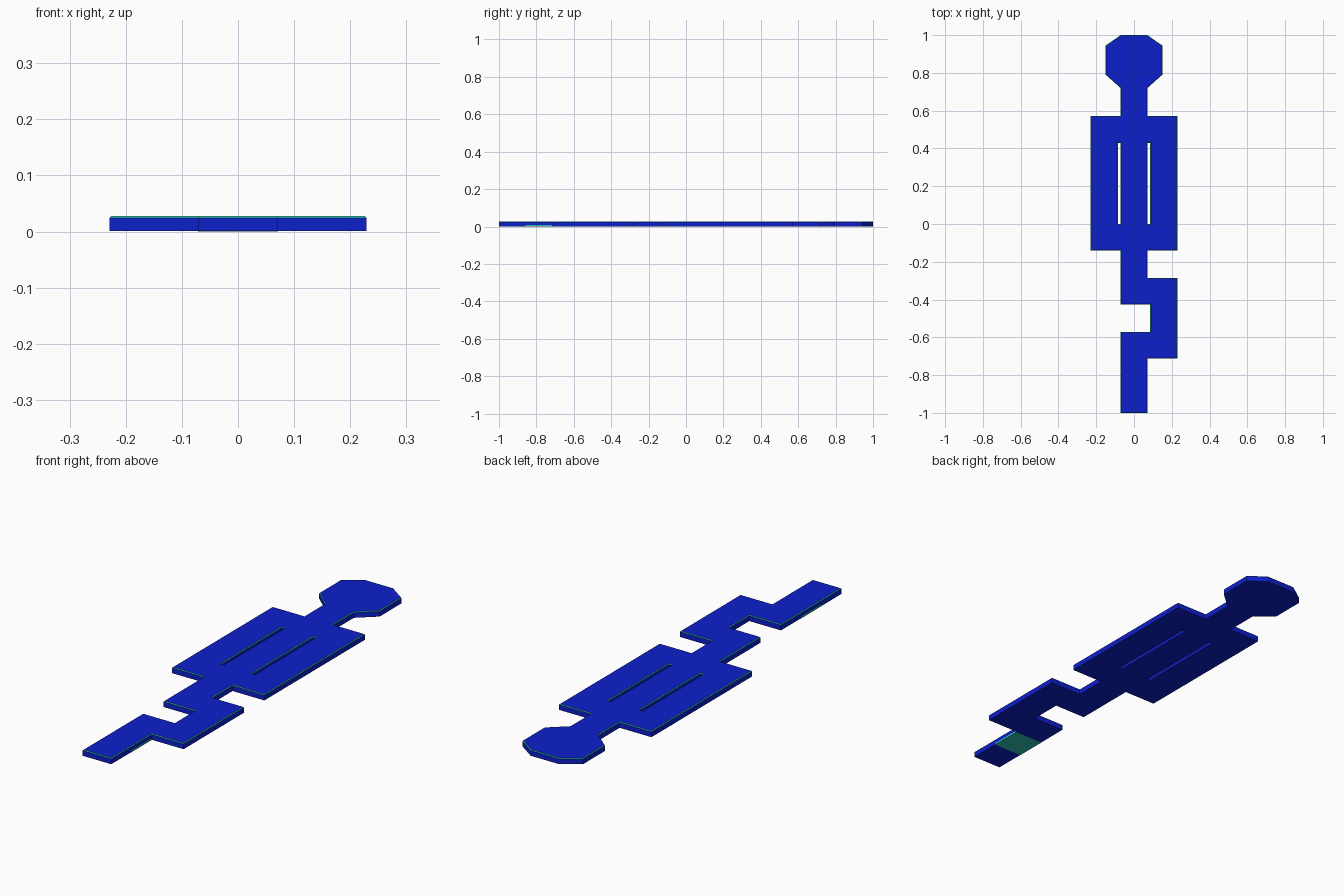
import bpy, bmesh
from mathutils import Vector

if "Cube" in bpy.data.objects:
    bpy.data.objects.remove(bpy.data.objects["Cube"])


def material(name, rgb):
    m = bpy.data.materials.new(name)
    m.diffuse_color = (*rgb, 1)
    m.use_nodes = True
    m.node_tree.nodes["Principled BSDF"].inputs["Base Color"].default_value = m.diffuse_color
    return m


blue = material("deep blue", (0.004, 0.014, 0.60))
teal = material("teal", (0.026, 0.55, 0.48))

S = 0.071    # half width of the stem
W = 0.229    # half width of the wide parts
G = 0.086    # inner edge of the side bars
BASE, RIM, TOP = 0.0006, 0.0245, 0.0275

# Outline: right side from the head down, then left side back up
head = [(S, 1.0), (0.15, 0.945), (0.15, 0.79), (S, 0.72)]
upper = head + [(S, 0.572), (W, 0.572), (W, -0.14), (S, -0.14)]
hook = [(S, -0.285), (W, -0.285), (W, -0.713), (S, -0.713), (S, -1.0),
        (-S, -1.0), (-S, -0.572), (G, -0.572), (G, -0.427), (-S, -0.427)]
outline = upper + hook + [(-x, y) for x, y in reversed(upper)]
slots = [[(s * S, 0.0), (s * G, 0.0), (s * G, 0.43), (s * S, 0.43)] for s in (-1, 1)]

# Flat slab with two slots
bm = bmesh.new()
for loop in [outline] + slots:
    vs = [bm.verts.new((x, y, BASE)) for x, y in loop]
    for a, b in zip(vs, vs[1:] + vs[:1]):
        bm.edges.new((a, b))
bmesh.ops.triangle_fill(bm, use_beauty=True, edges=bm.edges[:], normal=(0, 0, -1))
ext = bmesh.ops.extrude_face_region(bm, geom=bm.faces[:], use_keep_orig=True)
bmesh.ops.translate(bm, vec=Vector((0, 0, RIM - BASE)),
                    verts=[g for g in ext["geom"] if isinstance(g, bmesh.types.BMVert)])
bmesh.ops.recalc_face_normals(bm, faces=bm.faces[:])

# Narrow teal chamfer around the top edge
top = [f for f in bm.faces if f.calc_center_median().z > RIM - 1e-5]
rim = bmesh.ops.inset_region(bm, faces=top, thickness=0.003, depth=0,
                             use_boundary=True, use_even_offset=True)
for v in {v for f in top for v in f.verts}:
    v.co.z = TOP
for f in rim["faces"]:
    f.material_index = 1

mesh = bpy.data.meshes.new("flat_slab")
bm.to_mesh(mesh)
bm.free()
slab = bpy.data.objects.new("flat_slab", mesh)
bpy.context.collection.objects.link(slab)
mesh.materials.append(blue)
mesh.materials.append(teal)

# Teal plate under the tail
bpy.ops.mesh.primitive_cube_add(size=1, location=(0, -0.787, 0.004))
plate = bpy.context.object
plate.name = "tail_underplate"
plate.scale = (2 * S + 0.001, 0.143, 0.008)
plate.data.materials.append(teal)
